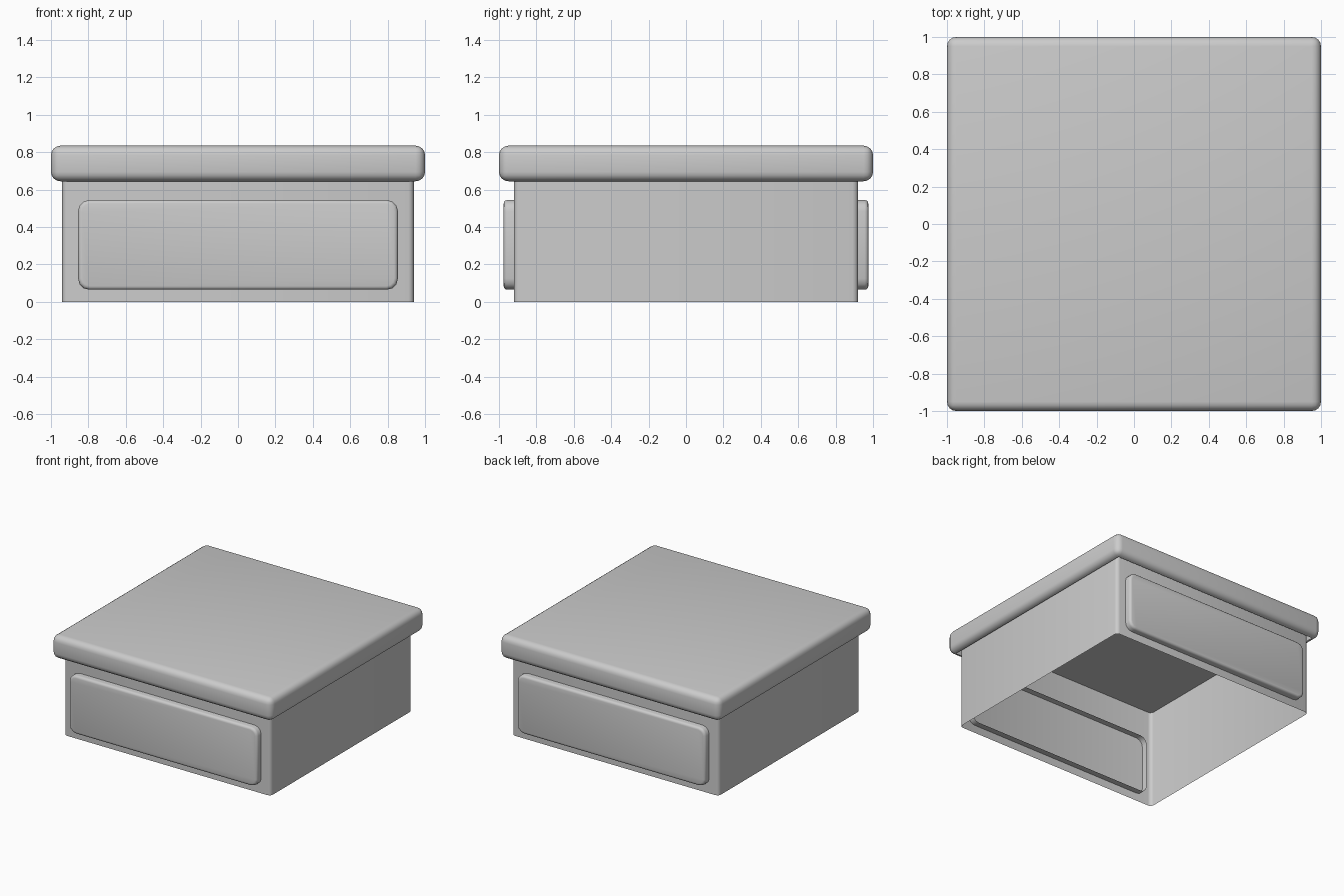
import bpy, bmesh, math
from mathutils import Vector

if "Cube" in bpy.data.objects:
    bpy.data.objects.remove(bpy.data.objects["Cube"])


def make_box(name, lo, hi, bevels, open_side):
    """Box shell with successive (edge test, width, segments) bevels and one open side."""
    lo, hi = Vector(lo), Vector(hi)
    bm = bmesh.new()
    bmesh.ops.create_cube(bm, size=1.0)
    for v in bm.verts:
        v.co = (lo + hi) / 2 + Vector(c * s for c, s in zip(v.co, hi - lo))
    for test, width, segments in bevels:
        edges = [e for e in bm.edges if test(e)]
        bmesh.ops.bevel(bm, geom=edges, offset=width, offset_type='OFFSET',
                        segments=segments, profile=0.5, affect='EDGES',
                        clamp_overlap=True)
    bm.normal_update()
    side = Vector(open_side)
    hidden = [f for f in bm.faces if f.normal.dot(side) > 0.999]
    bmesh.ops.delete(bm, geom=hidden, context='FACES')
    mesh = bpy.data.meshes.new(name)
    bm.to_mesh(mesh)
    bm.free()
    obj = bpy.data.objects.new(name, mesh)
    bpy.context.collection.objects.link(obj)
    bpy.ops.object.select_all(action='DESELECT')
    obj.select_set(True)
    bpy.context.view_layer.objects.active = obj
    bpy.ops.object.shade_smooth_by_angle(angle=math.radians(40))
    return obj


def along(axis):
    def test(e):
        d = e.verts[1].co - e.verts[0].co
        return abs(d[axis]) > 0.99 * d.length
    return test


def on_front(e):
    return all(v.co.y < -0.974 for v in e.verts)


# Thick rounded top slab, open underneath where the body enters it
make_box("top_slab", (-1, -1, 0.645), (1, 1, 0.835),
         [(lambda e: True, 0.05, 4)], (0, 0, -1))

# Thin-walled body, open at the bottom, reaching up into the slab
make_box("body", (-0.94, -0.92, 0), (0.94, 0.92, 0.81),
         [(along(2), 0.03, 3)], (0, 0, -1))

# Raised drawer panels, front and back, open on the inner side
for name, turn in (("front_panel", 0), ("back_panel", math.pi)):
    panel = make_box(name, (-0.855, -0.975, 0.065), (0.855, -0.87, 0.545),
                     [(along(1), 0.06, 3), (on_front, 0.02, 3)], (0, 1, 0))
    panel.rotation_euler.z = turn
